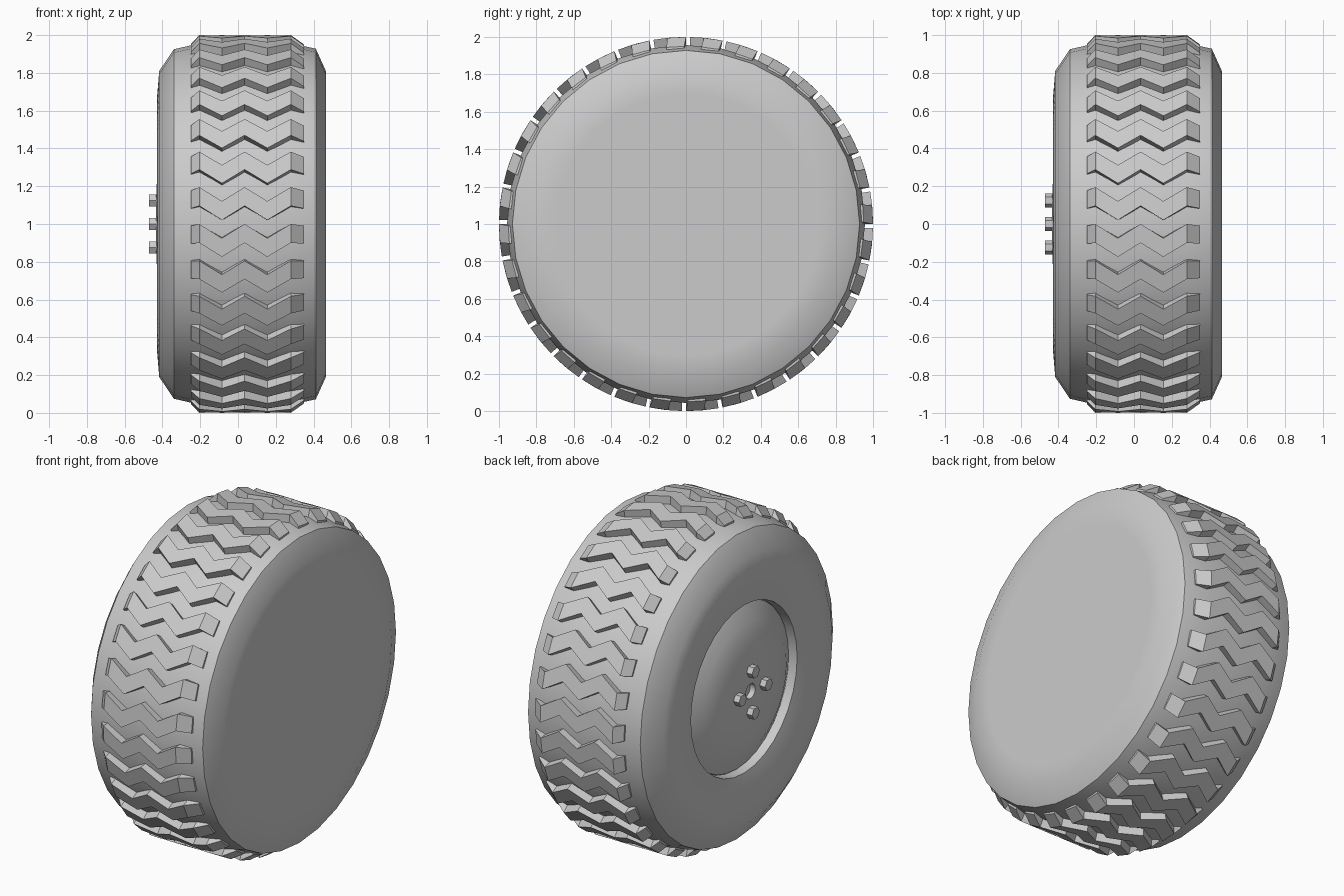
import bpy, bmesh, math

if "Cube" in bpy.data.objects:
    bpy.data.objects.remove(bpy.data.objects["Cube"])

SEG = 32
PITCH = 2 * math.pi / SEG

rubber = bpy.data.materials.new("grey")
rubber.diffuse_color = (0.6, 0.6, 0.6, 1)
rubber.use_nodes = True
rubber.node_tree.nodes["Principled BSDF"].inputs["Base Color"].default_value = rubber.diffuse_color


def wheel_point(x, r, t):
    """Point at radius r and angle t about the axle (t = 0 faces the front)."""
    return (x, -r * math.cos(t), 1 + r * math.sin(t))


def finish(name, bm, smooth=None):
    bmesh.ops.recalc_face_normals(bm, faces=bm.faces[:])
    mesh = bpy.data.meshes.new(name)
    bm.to_mesh(mesh)
    bm.free()
    mesh.materials.append(rubber)
    ob = bpy.data.objects.new(name, mesh)
    bpy.context.collection.objects.link(ob)
    if smooth:
        bpy.ops.object.select_all(action='DESELECT')
        ob.select_set(True)
        bpy.context.view_layer.objects.active = ob
        bpy.ops.object.shade_smooth_by_angle(angle=math.radians(smooth))
    return ob


def lathe(name, profile, smooth):
    """Turn an (x, r) profile about the axle and close both ends."""
    bm = bmesh.new()
    rings = [[bm.verts.new(wheel_point(x, r, i * PITCH)) for i in range(SEG)]
             for x, r in profile]
    for a, b in zip(rings, rings[1:]):
        for i in range(SEG):
            j = (i + 1) % SEG
            bm.faces.new((a[i], a[j], b[j], b[i]))
    bm.faces.new(rings[0])
    bm.faces.new(rings[-1])
    return finish(name, bm, smooth)


# Tyre body: recessed hub side, shoulders, and the flat closed side
lathe("tyre_body", [(-0.33, 0.505), (-0.39, 0.51), (-0.428, 0.68), (-0.417, 0.81),
                    (-0.34, 0.925), (-0.20, 0.957), (0.28, 0.957), (0.412, 0.928),
                    (0.465, 0.81), (0.465, 0.70)], 40)

# Domed hub with a small centre socket
lathe("hub", [(-0.32, 0.507), (-0.34, 0.50), (-0.395, 0.40), (-0.427, 0.28),
              (-0.433, 0.15), (-0.434, 0.045), (-0.40, 0.045)], 40)

# Zigzag tread lugs: (x, radius, angular offset) along the strip
ZIGZAG = [(-0.25, 0.953, -0.01), (-0.205, 1.0, 0), (-0.085, 1.0, -0.075),
          (0.035, 1.0, 0), (0.155, 1.0, -0.075), (0.28, 1.0, 0), (0.35, 0.95, -0.01)]
WIDTH = 0.10
bm = bmesh.new()
for k in range(SEG):
    sections = []
    for x, r, off in ZIGZAG:
        t = k * PITCH + off
        low = 0.92
        sections.append([bm.verts.new(wheel_point(x, rr, tt)) for rr, tt in
                         ((low, t), (r, t), (r, t - WIDTH), (low, t - WIDTH))])
    for a, b in zip(sections, sections[1:]):
        for i in range(4):
            j = (i + 1) % 4
            bm.faces.new((a[i], a[j], b[j], b[i]))
    bm.faces.new(sections[0])
    bm.faces.new(sections[-1])
finish("tread_lugs", bm)

# Four hexagonal wheel nuts
bm = bmesh.new()
for n in range(4):
    a = n * math.pi / 2
    cy, cz = 0.125 * math.cos(a), 1 + 0.125 * math.sin(a)
    ends = [[bm.verts.new((x, cy + 0.037 * math.cos(i * math.pi / 3),
                           cz + 0.037 * math.sin(i * math.pi / 3))) for i in range(6)]
            for x in (-0.47, -0.41)]
    for i in range(6):
        j = (i + 1) % 6
        bm.faces.new((ends[0][i], ends[0][j], ends[1][j], ends[1][i]))
    bm.faces.new(ends[0])
    bm.faces.new(ends[1])
finish("wheel_nuts", bm)
